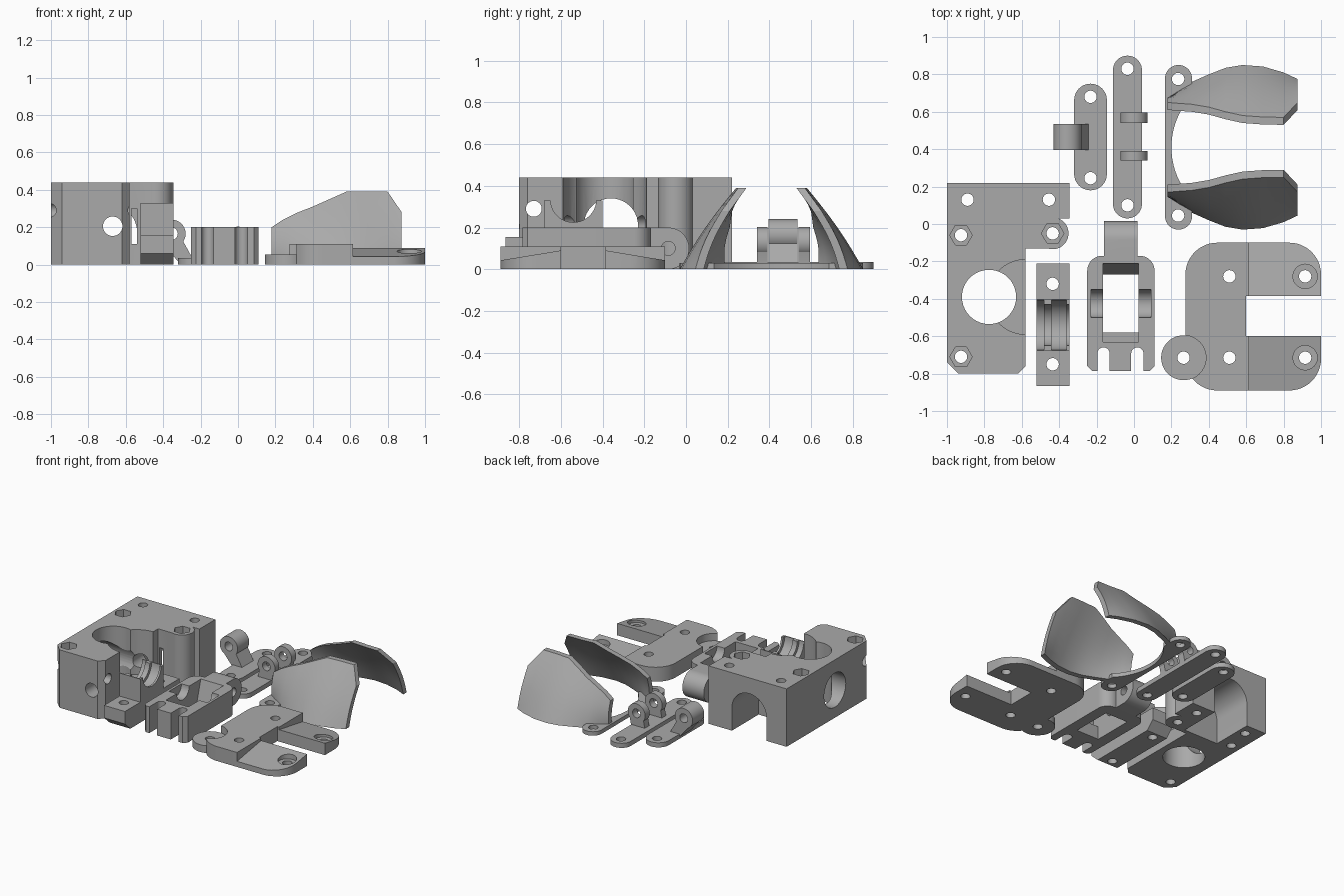
import bpy, bmesh, math
from mathutils import Vector

if "Cube" in bpy.data.objects:
    bpy.data.objects.remove(bpy.data.objects["Cube"], do_unlink=True)

grey = bpy.data.materials.new("printed grey")
grey.use_nodes = True
grey.diffuse_color = (0.4, 0.4, 0.4, 1)
grey.node_tree.nodes["Principled BSDF"].inputs["Base Color"].default_value = (0.4, 0.4, 0.4, 1)


def finish_mesh(name, bm):
    bmesh.ops.recalc_face_normals(bm, faces=bm.faces)
    me = bpy.data.meshes.new(name)
    bm.to_mesh(me)
    bm.free()
    me.materials.append(grey)
    ob = bpy.data.objects.new(name, me)
    bpy.context.collection.objects.link(ob)
    return ob


def prism(pts, lo, hi, axis="z", name="tool"):
    """Extrude a 2D outline from lo to hi along an axis."""
    place = {"x": lambda u, v, w: (w, u, v),
             "y": lambda u, v, w: (u, w, v),
             "z": lambda u, v, w: (u, v, w)}[axis]
    bm = bmesh.new()
    face = bm.faces.new([bm.verts.new(place(u, v, lo)) for u, v in pts])
    ext = bmesh.ops.extrude_face_region(bm, geom=[face])["geom"]
    bmesh.ops.translate(bm, verts=[g for g in ext if isinstance(g, bmesh.types.BMVert)],
                        vec=Vector(place(0, 0, hi - lo)))
    return finish_mesh(name, bm)


def arc(u, v, r, a, b, n=12):
    return [(u + r * math.cos(math.radians(a + (b - a) * i / n)),
             v + r * math.sin(math.radians(a + (b - a) * i / n))) for i in range(n + 1)]


def cyl(u, v, r, lo, hi, axis="z", n=40, name="tool"):
    return prism(arc(u, v, r, 0, 360, n)[:-1], lo, hi, axis, name)


def box(x0, x1, y0, y1, z0, z1, name="tool"):
    return prism([(x0, y0), (x1, y0), (x1, y1), (x0, y1)], z0, z1, "z", name)


def capsule(x, y0, y1, r, lo, hi, name="tool"):
    return prism(arc(x, y1 - r, r, 0, 180, 20) + arc(x, y0 + r, r, 180, 360, 20), lo, hi, "z", name)


def combine(base, tools, op="DIFFERENCE"):
    for tool in tools:
        tool.hide_render = True
        mod = base.modifiers.new("bool", "BOOLEAN")
        mod.operation, mod.solver, mod.object = op, "EXACT", tool
        bpy.context.view_layer.objects.active = base
        bpy.ops.object.modifier_apply(modifier=mod.name)
        bpy.data.objects.remove(tool, do_unlink=True)
    return base


def drill(base, spots, r=0.033):
    return combine(base, [cyl(x, y, r, -0.1, 0.6) for x, y in spots])


# Motor housing: L-shaped block with nut boss
housing = prism([(-1, -.74), (-.94, -.8), (-.62, -.8), (-.58, -.76), (-.58, -.13), (-.435, -.13),
                 (-.435, .03), (-.345, .03), (-.345, .22), (-1, .22)], 0, .44, name="motor_housing")
combine(housing, [cyl(-.435, -.05, .085, 0, .44)], "UNION")
nuts = [(-.925, -.06), (-.435, -.05), (-.925, -.71)]
drill(housing, nuts + [(-.89, .13), (-.455, .13)])
combine(housing, [cyl(x, y, .06, .37, .6, n=6) for x, y in nuts])
combine(housing, [
    cyl(-.775, -.39, .145, -.1, .6),                  # vertical bore
    cyl(-.58, -.39, .2, .1, .6),                      # side recess
    cyl(-.36, .21, .13, -1.1, -.7, "x"),              # side window
    cyl(-.73, .29, .038, -1.1, -.4, "x"),             # cross screw hole
    prism(arc(-.685, .175, .145, 0, 180, 24) + [(-.83, -.1), (-.54, -.1)], -.1, .4, "y"),
    cyl(-.67, .205, .052, -1, .1, "y"),               # shaft hole
    box(-.57, -.54, -.2, -.05, .11, .3),              # slot beside the boss
])

# Motor clamp with grooved cradle
clamp = prism([(-.8, 0), (-.865, .06), (-.865, .155), (-.68, .155), (-.68, .33), (-.4, .33),
               (-.4, .155), (-.21, .155), (-.21, .06), (-.27, 0)], -.52, -.345, "x", "motor_clamp")
combine(clamp, [cyl(-.54, .335, .11, -.6, -.2, "x"),
                cyl(-.54, .335, .133, -.6, -.48, "x"),
                cyl(-.54, .335, .133, -.44, -.36, "x")])
drill(clamp, [(-.435, -.32), (-.435, -.75)])

# Sliding frame with pivot snout
frame = prism(arc(.03, -.25, .08, 0, 90) + arc(-.17, -.25, .08, 90, 180)
              + [(-.25, -.76), (-.225, -.785), (.085, -.785), (.11, -.76)], 0, .2, name="sliding_frame")
combine(frame, [box(-.16, .02, -.2, -.085, 0, .2),
                cyl(-.085, .1, .1, -.16, .02, "x")], "UNION")
combine(frame, [
    prism([(-.63, .3), (-.63, .1), (-.58, .1), (-.58, -.1), (-.27, -.1), (-.27, 0),
           (-.21, .2), (-.21, .3)], -.165, .025, "x"),
    capsule(-.163, -1, -.66, .033, -.1, .4),
    capsule(.018, -1, -.66, .033, -.1, .4),
    cyl(-.425, .2, .075, -.23, -.1, "x"),
    cyl(-.425, .2, .075, -.03, .09, "x"),
    cyl(-.085, .1, .033, -.3, .2, "x"),
])


# Hinge arms: rounded bars carrying pivot rings
def hinge_arm(name, x, y0, y1, r, ring_x, ring_z, ring_r, foot, spans, holes):
    arm = capsule(x, y0, y1, r, 0, .035, name)
    for a, b in spans:
        strut = prism([(foot[0], .01), (foot[1], .01), (ring_x + ring_r * .8, ring_z - ring_r * .5),
                       (ring_x, ring_z), (ring_x - ring_r * .8, ring_z - ring_r * .5)], a, b, "y")
        combine(arm, [strut, cyl(ring_x, ring_z, ring_r, a, b, "y")], "UNION")
    combine(arm, [cyl(ring_x, ring_z, .033, y0 - .1, y1 + .1, "y")])
    return drill(arm, [(x, h) for h in holes])


single_arm = hinge_arm("single_hinge_arm", -.2325, .18, .75, .0875, -.355, .165, .075,
                       (-.315, -.23), [(.395, .535)], (.245, .68))
double_arm = hinge_arm("double_hinge_arm", -.035, .03, .9, .0775, 0, .13, .073,
                       (-.075, .04), [(.34, .39), (.54, .595)], (.1, .83))

# Blade mounting bar
bar = capsule(.238, -.03, .85, .0725, 0, .03, "blade_bar")
combine(bar, [cyl(.6, .41, .4, -.1, .2, n=80)])
drill(bar, [(.236, .045), (.236, .775)])

# Curved blades: x, outer foot, outer top edge, top height for each station
stations = [(.18, .67, .65, .2), (.24, .715, .645, .24), (.31, .76, .64, .275), (.4, .8, .625, .31),
            (.49, .835, .6, .35), (.58, .85, .58, .39), (.69, .842, .572, .39), (.8, .81, .57, .39),
            (.875, .775, .65, .28)]
ROWS, MID = 8, .41


def blade(name, side):
    bm = bmesh.new()
    grid = []
    for x, foot, top, height in stations:
        col = []
        for i in range(ROWS + 1):
            t = i / ROWS
            y = foot + (top - foot) * t + .015 * math.sin(math.pi * t)
            col.append(bm.verts.new((x, MID + side * (y - MID), height * t)))
        grid.append(col)
    for a, b in zip(grid, grid[1:]):
        for i in range(ROWS):
            bm.faces.new((a[i], b[i], b[i + 1], a[i + 1]))
    ext = bmesh.ops.extrude_face_region(bm, geom=bm.faces[:])["geom"]
    bmesh.ops.translate(bm, verts=[g for g in ext if isinstance(g, bmesh.types.BMVert)],
                        vec=Vector((0, -.04 * side, 0)))
    return finish_mesh(name, bm)


back_blade = blade("back_blade", 1)
front_blade = blade("front_blade", -1)

# Base plate: thick body, sloping prongs, round tab
plate = prism(arc(.83, -.27, .17, 0, 90) + arc(.445, -.27, .17, 90, 180)
              + arc(.445, -.72, .17, 180, 270) + arc(.83, -.72, .17, 270, 360),
              0, .11, name="base_plate")
combine(plate, [
    box(.6, 1.2, -.6, -.385, -.1, .3),
    prism([(-.95, .033), (-.6, .09), (-.385, .09), (-.04, .033), (-.04, .3), (-.95, .3)],
          .615, 1.2, "x"),
])
combine(plate, [cyl(.265, -.715, .12, .055, .3)])
combine(plate, [cyl(.265, -.715, .12, 0, .055)], "UNION")
combine(plate, [cyl(.915, y, .065, .045, .3) for y in (-.28, -.715)])
drill(plate, [(.51, -.28), (.51, -.715), (.915, -.28), (.915, -.715), (.265, -.715)])

# Smooth the curved walls, keep the edges sharp
for ob in (housing, clamp, frame, single_arm, double_arm, bar, back_blade, front_blade, plate):
    bpy.ops.object.select_all(action="DESELECT")
    ob.select_set(True)
    bpy.context.view_layer.objects.active = ob
    bpy.ops.object.shade_smooth_by_angle(angle=math.radians(25))
